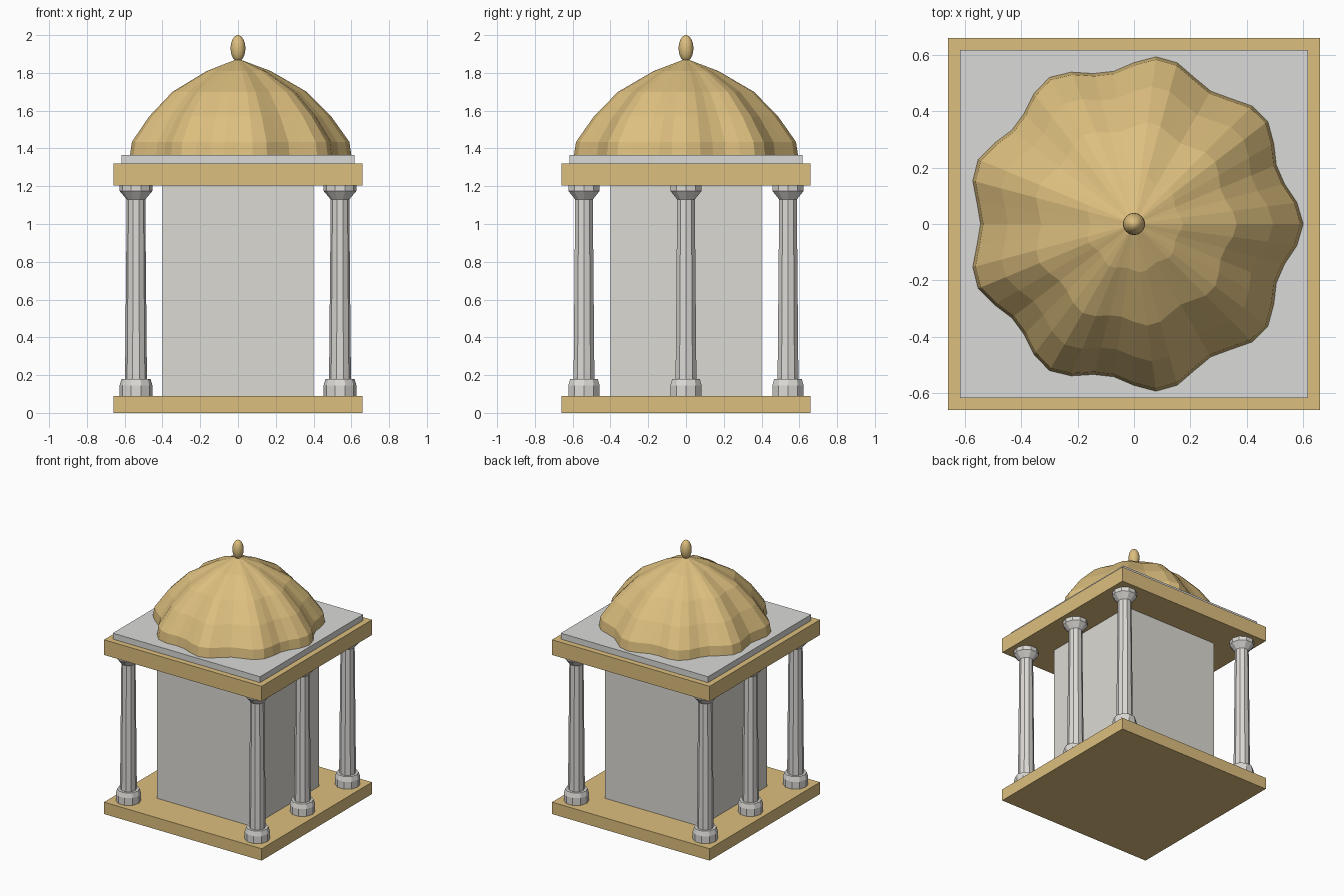
import bpy, bmesh, math

cube = bpy.data.objects.get("Cube")
if cube:
    bpy.data.objects.remove(cube)


def material(name, rgb):
    m = bpy.data.materials.new(name)
    m.use_nodes = True
    m.diffuse_color = (*rgb, 1)
    m.node_tree.nodes["Principled BSDF"].inputs["Base Color"].default_value = (*rgb, 1)
    return m


gold = material("warm sandstone", (0.72, 0.52, 0.21))
wall_grey = material("wall stone", (0.72, 0.70, 0.65))
slab_grey = material("slab stone", (0.70, 0.70, 0.69))
column_grey = material("column marble", (0.72, 0.70, 0.67))


def box(name, half, z0, z1, mat):
    bpy.ops.mesh.primitive_cube_add(size=1, location=(0, 0, (z0 + z1) / 2))
    ob = bpy.context.object
    ob.name = name
    ob.scale = (2 * half, 2 * half, z1 - z0)
    bpy.ops.object.transform_apply(location=False, rotation=False, scale=True)
    ob.data.materials.append(mat)
    return ob


def lathe(name, profile, sides, mat, wave=lambda a: 1.0, loc=(0, 0, 0)):
    """Stack rings of (radius, z); wave scales the radius by angle."""
    bm = bmesh.new()
    rings = []
    for r, z in profile:
        ring = []
        for i in range(sides):
            a = 2 * math.pi * i / sides
            k = r * wave(a)
            ring.append(bm.verts.new((k * math.cos(a), k * math.sin(a), z)))
        rings.append(ring)
    for low, high in zip(rings, rings[1:]):
        for i in range(sides):
            j = (i + 1) % sides
            bm.faces.new((low[i], low[j], high[j], high[i]))
    bm.faces.new(rings[0][::-1])
    bm.faces.new(rings[-1])
    bmesh.ops.remove_doubles(bm, verts=bm.verts, dist=1e-5)
    bmesh.ops.recalc_face_normals(bm, faces=bm.faces)
    mesh = bpy.data.meshes.new(name)
    bm.to_mesh(mesh)
    bm.free()
    mesh.materials.append(mat)
    ob = bpy.data.objects.new(name, mesh)
    ob.location = loc
    bpy.context.collection.objects.link(ob)
    return ob


# Floor, inner chamber and roof slabs
box("floor_slab", 0.66, 0, 0.09, gold)
box("inner_chamber", 0.4, 0.09, 1.205, wall_grey)
box("roof_beam", 0.66, 1.205, 1.32, gold)
box("dome_plinth", 0.617, 1.32, 1.365, slab_grey)

# Columns: four corners plus the middle of each side
column = [(0.087, 0.09), (0.087, 0.145), (0.077, 0.18), (0.058, 0.18),
          (0.049, 1.13), (0.087, 1.175), (0.087, 1.205)]
for side, x in (("right", -0.54), ("left", 0.54)):
    for place, y in (("front", -0.54), ("middle", 0), ("back", 0.54)):
        lathe(f"column_{place}_{side}", column, 10, column_grey, loc=(x, y, 0))

# Dome with nine soft lobes
dome = [(0.572, 1.365), (0.562, 1.435), (0.47, 1.57), (0.347, 1.70),
        (0.165, 1.81), (0, 1.875)]
lathe("lobed_dome", dome, 48, gold, wave=lambda a: 1 + 0.049 * math.cos(9 * a))

# Finial
bpy.ops.mesh.primitive_uv_sphere_add(segments=24, ring_count=16, radius=1, location=(0, 0, 1.93))
finial = bpy.context.object
finial.name = "finial"
finial.scale = (0.039, 0.039, 0.07)
finial.data.materials.append(gold)
bpy.ops.object.shade_smooth_by_angle()
